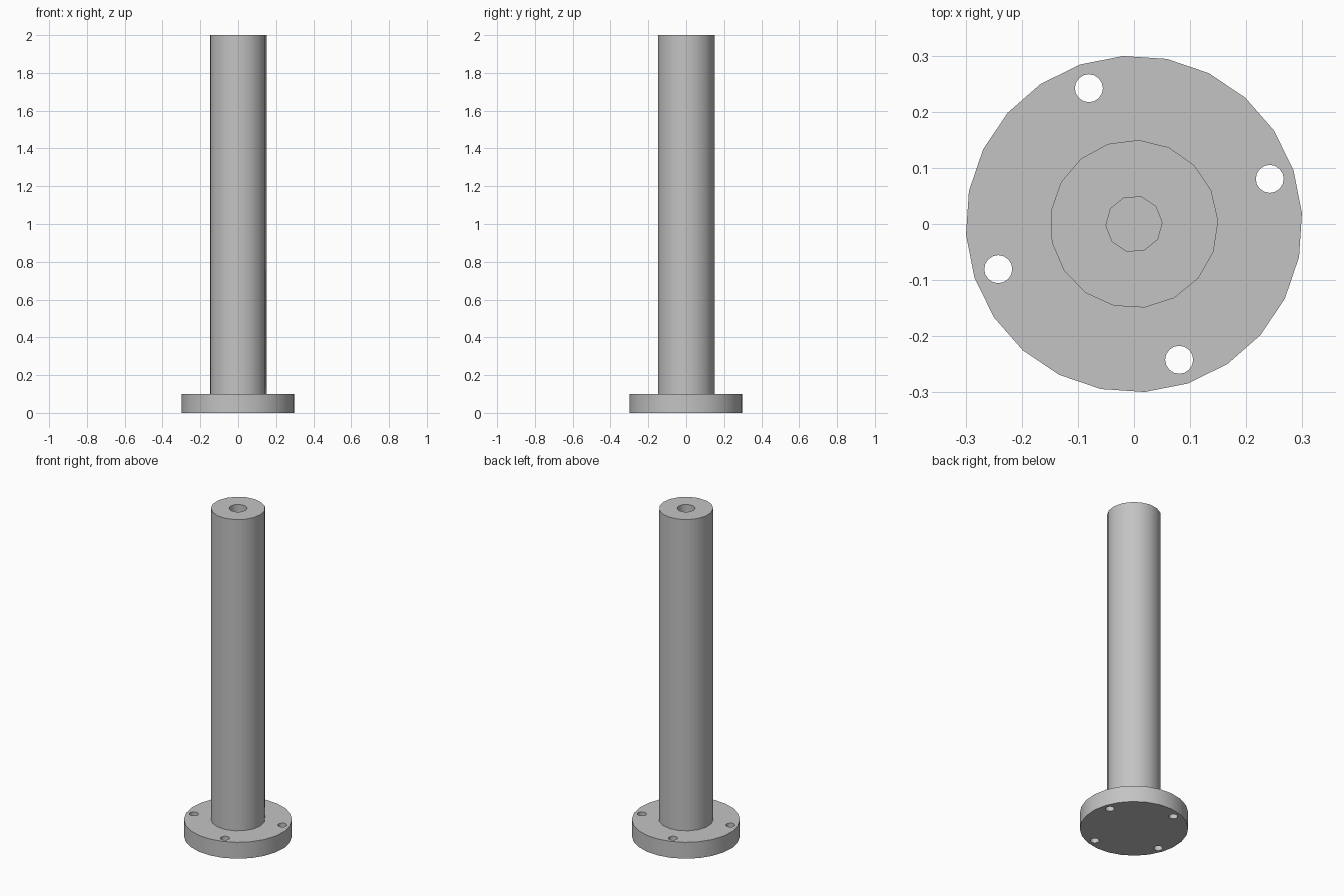
import bpy
import math

default = bpy.data.objects.get("Cube")
if default:
    bpy.data.objects.remove(default, do_unlink=True)

# One plain grey finish for everything
steel = bpy.data.materials.new("plain_grey")
steel.use_nodes = True
GREY = (0.55, 0.55, 0.55, 1.0)
steel.diffuse_color = GREY
steel.node_tree.nodes["Principled BSDF"].inputs["Base Color"].default_value = GREY


def cylinder(name, sides, radius, bottom, top, turn=0.0, x=0.0, y=0.0):
    """Upright prism whose first corner lies at `turn` degrees from +x."""
    bpy.ops.mesh.primitive_cylinder_add(
        vertices=sides, radius=radius, depth=top - bottom,
        location=(x, y, (bottom + top) / 2),
        rotation=(0, 0, math.radians(turn - 90)))
    obj = bpy.context.object
    obj.name = name
    obj.data.materials.append(steel)
    return obj


def activate(obj):
    bpy.ops.object.select_all(action="DESELECT")
    obj.select_set(True)
    bpy.context.view_layer.objects.active = obj


def drill(body, cutter):
    """Cut a hole and discard the cutter."""
    cutter.hide_render = True
    activate(body)
    mod = body.modifiers.new("hole", "BOOLEAN")
    mod.operation = "DIFFERENCE"
    mod.solver = "EXACT"
    mod.object = cutter
    bpy.ops.object.modifier_apply(modifier=mod.name)
    bpy.data.objects.remove(cutter, do_unlink=True)


def smooth(obj):
    activate(obj)
    bpy.ops.object.shade_smooth_by_angle(angle=math.radians(40))


# Round base flange with four through bolt holes
flange = cylinder("base_flange", 24, 0.3, 0.0, 0.1, turn=3.7)
for i in range(4):
    a = math.radians(18.4 + 90 * i)
    drill(flange, cylinder("bolt_hole_cutter", 16, 0.025, -0.1, 0.2,
                           x=0.255 * math.cos(a), y=0.255 * math.sin(a)))
smooth(flange)

# Tall post seated in the flange, with a blind bore in its top
post = cylinder("post", 17, 0.15, 0.05, 2.0, turn=2.0)
drill(post, cylinder("bore_cutter", 10, 0.05, 1.7, 2.1, turn=3.0))
smooth(post)
